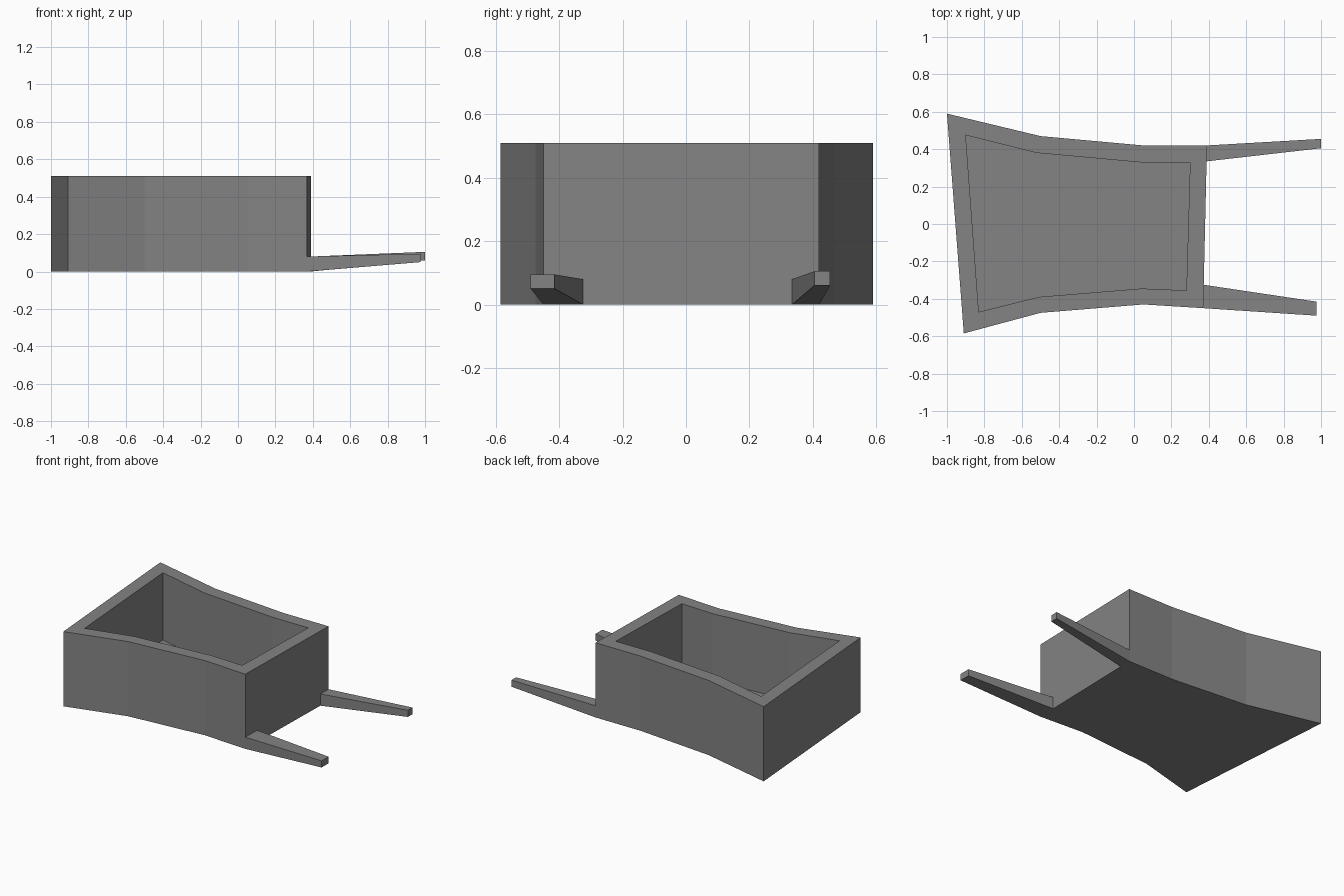
import bpy, bmesh

cube = bpy.data.objects.get("Cube")
if cube:
    bpy.data.objects.remove(cube, do_unlink=True)

HEIGHT, FLOOR = 0.51, 0.05

grey = bpy.data.materials.new("plain grey")
grey.use_nodes = True
colour = (0.23, 0.23, 0.23, 1)
grey.diffuse_color = colour
grey.node_tree.nodes["Principled BSDF"].inputs["Base Color"].default_value = colour


def ring(bm, outline, z):
    return [bm.verts.new((x, y, z)) for x, y in outline]


def bridge(bm, a, b):
    for i in range(len(a)):
        j = (i + 1) % len(a)
        bm.faces.new((a[i], a[j], b[j], b[i]))


def finish(bm, name):
    bmesh.ops.recalc_face_normals(bm, faces=bm.faces)
    mesh = bpy.data.meshes.new(name)
    bm.to_mesh(mesh)
    bm.free()
    mesh.materials.append(grey)
    obj = bpy.data.objects.new(name, mesh)
    bpy.context.collection.objects.link(obj)


# Open tray: outer wall, flat rim, inner wall and floor
outer = [(-1, .59), (-.5, .47), (.05, .42), (.39, .42),
         (.37, -.45), (.05, -.43), (-.5, -.475), (-.91, -.585)]
inner = [(-.9, .475), (-.52, .38), (.03, .33), (.3, .33),
         (.28, -.355), (.04, -.345), (-.51, -.39), (-.83, -.47)]
bm = bmesh.new()
rings = [ring(bm, outer, 0), ring(bm, outer, HEIGHT),
         ring(bm, inner, HEIGHT), ring(bm, inner, FLOOR)]
for a, b in zip(rings, rings[1:]):
    bridge(bm, a, b)
bm.faces.new(rings[0])
bm.faces.new(rings[-1])
finish(bm, "tray")


# Tapered handles rising slightly away from the tray
def handle(name, base, tip):
    bm = bmesh.new()
    ends = []
    for x0, x1, y0, y1, z0, z1 in (base, tip):
        ends.append([bm.verts.new(p) for p in
                     ((x0, y0, z0), (x1, y1, z0), (x1, y1, z1), (x0, y0, z1))])
    bridge(bm, *ends)
    for end in ends:
        bm.faces.new(end)
    finish(bm, name)


handle("left_handle", (.388, .39, .335, .42, 0, .08), (1, 1, .405, .455, .06, .105))
handle("right_handle", (.37, .373, -.45, -.325, 0, .08), (.975, .975, -.49, -.415, .05, .095))
